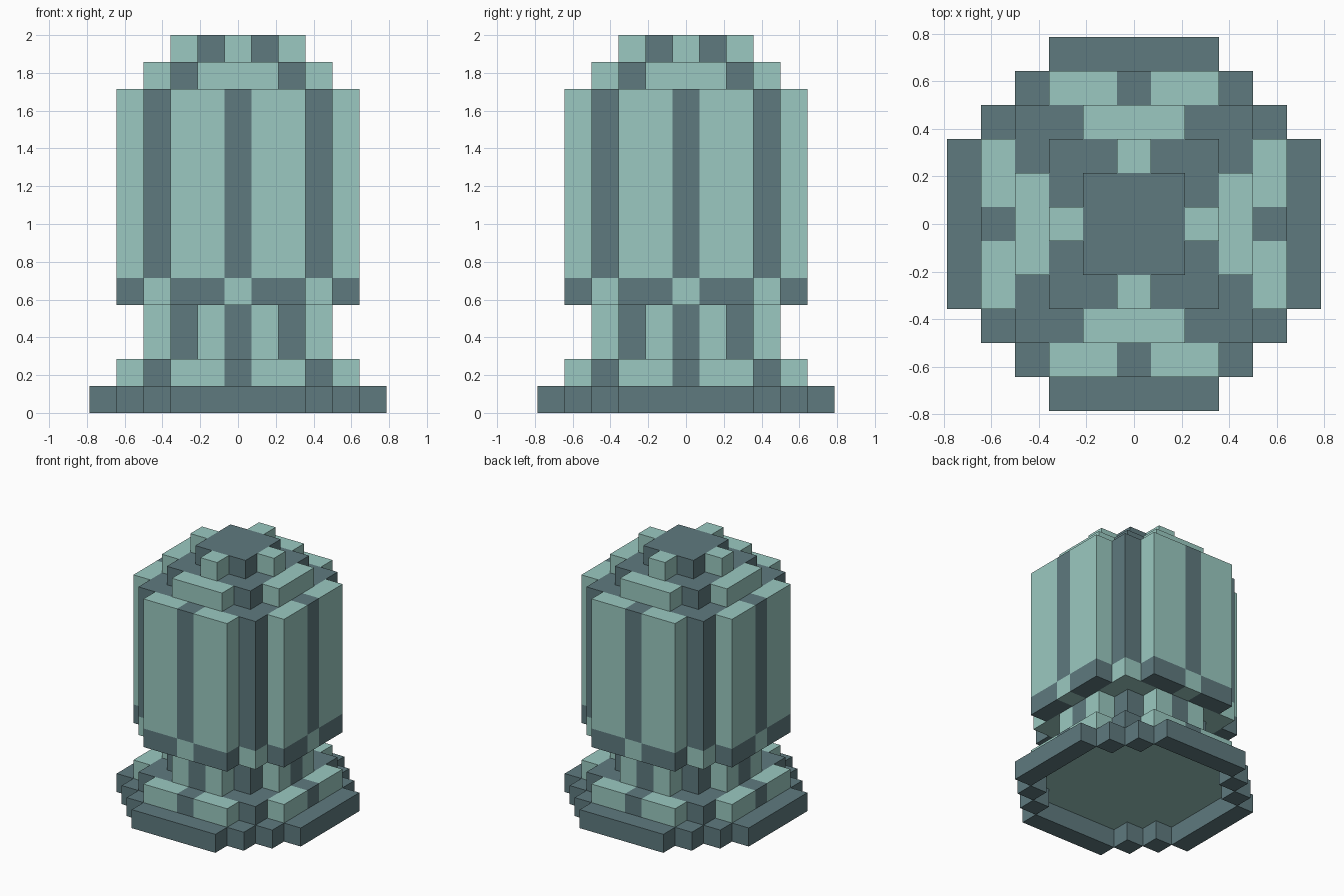
import bpy, bmesh

if "Cube" in bpy.data.objects:
    bpy.data.objects.remove(bpy.data.objects["Cube"])

U = 2 / 14  # one block


def material(name, rgb):
    m = bpy.data.materials.new(name)
    m.diffuse_color = (*rgb, 1)
    m.use_nodes = True
    m.node_tree.nodes["Principled BSDF"].inputs["Base Color"].default_value = m.diffuse_color
    return m


LIGHT, DARK = 0, 1
mats = [material("pale_teal", (0.328, 0.584, 0.533)),
        material("slate", (0.114, 0.195, 0.212))]


def stepped_disc(reach, diag, hollow=False):
    """Set of grid cells forming a stepped octagon."""
    cells = set()
    for x in range(-reach, reach + 1):
        for y in range(-reach, reach + 1):
            a, b = max(abs(x), abs(y)), min(abs(x), abs(y))
            if a + b <= diag and not (hollow and a < reach and a + b < diag):
                cells.add((x, y))
    return cells


# Stack from the ground up: name, cells, bottom, top, rule for light blocks
# (a = larger distance from centre, b = smaller)
parts = [
    ("base_rim", stepped_disc(5, 7, True), 0, 1, lambda a, b: False),
    ("foot_step", stepped_disc(4, 6), 1, 2, lambda a, b: a == 4 and b > 0),
    ("pillar", stepped_disc(3, 4), 2, 4, lambda a, b: a == 3 and b == 1),
    ("body_band", stepped_disc(4, 6), 4, 5, lambda a, b: not (a == 4 and b > 0)),
    ("body", stepped_disc(4, 6), 5, 12, lambda a, b: a == 4 and b > 0),
    ("dome_step", stepped_disc(3, 4), 12, 13, lambda a, b: a == 3),
    ("top_cap", stepped_disc(2, 2), 13, 14, lambda a, b: a == 2),
]


def build(name, cells, z0, z1, is_light, below, above):
    bm = bmesh.new()

    def face(pts, mat):
        f = bm.faces.new([bm.verts.new([c * U for c in p]) for p in pts])
        f.material_index = mat

    for x, y in sorted(cells):
        a, b = max(abs(x), abs(y)), min(abs(x), abs(y))
        mat = LIGHT if is_light(a, b) else DARK
        # corners run counter-clockwise; side i joins corner i to i + 1
        c = [(x - .5, y - .5), (x + .5, y - .5), (x + .5, y + .5), (x - .5, y + .5)]
        for i, (dx, dy) in enumerate([(0, -1), (1, 0), (0, 1), (-1, 0)]):
            if (x + dx, y + dy) not in cells:
                p, q = c[i], c[(i + 1) % 4]
                face([(*p, z0), (*q, z0), (*q, z1), (*p, z1)], mat)
        if (x, y) not in above:
            face([(*p, z1) for p in c], mat)
        if (x, y) not in below:
            # the recessed underside of the foot is plain pale teal
            face([(*p, z0) for p in reversed(c)],
                 LIGHT if name == "foot_step" else mat)
    bmesh.ops.remove_doubles(bm, verts=bm.verts[:], dist=1e-4)
    me = bpy.data.meshes.new(name)
    bm.to_mesh(me)
    bm.free()
    for m in mats:
        me.materials.append(m)
    bpy.context.collection.objects.link(bpy.data.objects.new(name, me))


for i, part in enumerate(parts):
    below = parts[i - 1][1] if i else set()
    above = parts[i + 1][1] if i + 1 < len(parts) else set()
    build(*part, below, above)
